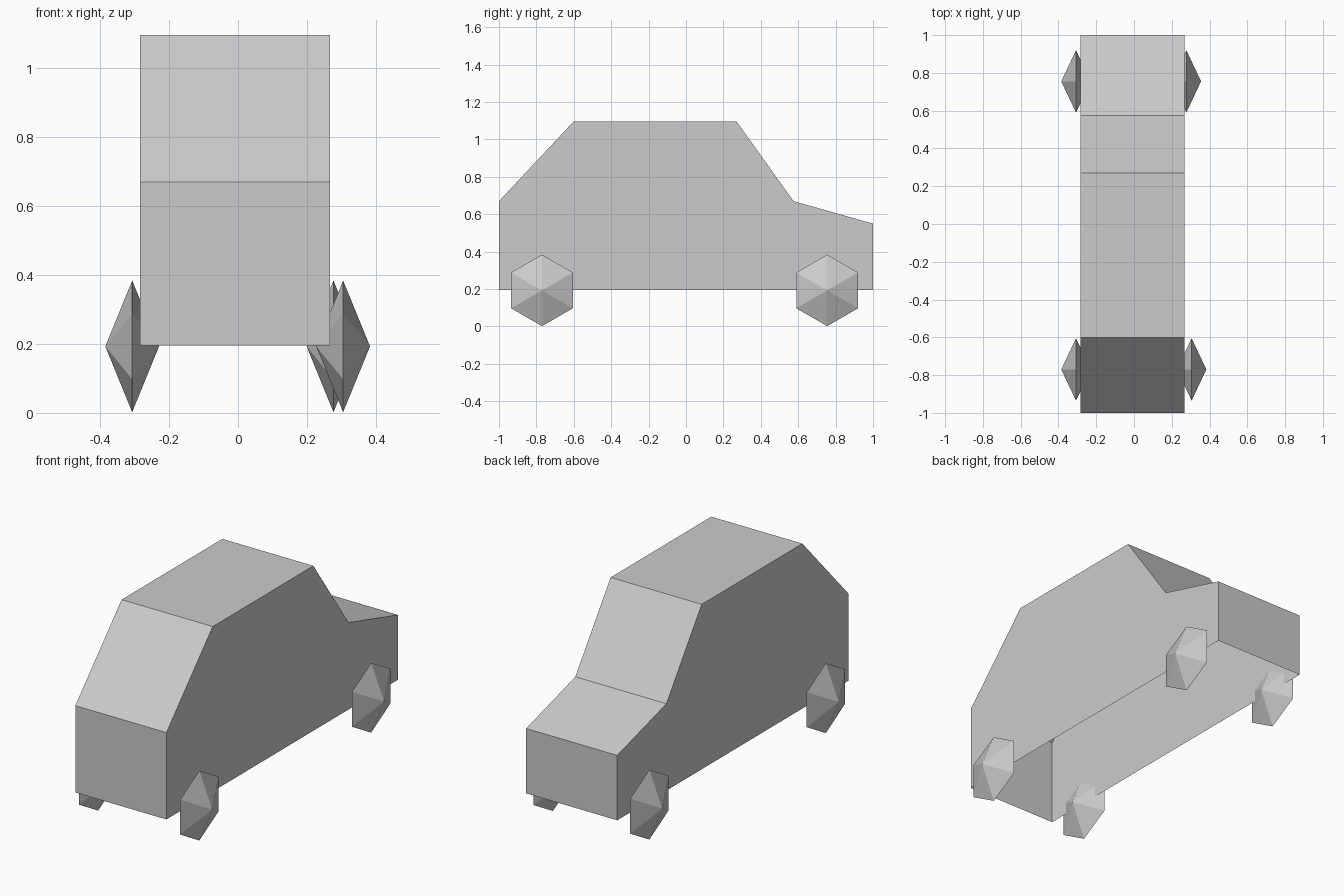
import bpy
import bmesh
from math import pi, sin, cos

cube = bpy.data.objects.get("Cube")
if cube:
    bpy.data.objects.remove(cube, do_unlink=True)

grey = bpy.data.materials.new("light grey")
grey.use_nodes = True
colour = (0.6, 0.6, 0.6, 1)
grey.diffuse_color = colour
grey.node_tree.nodes["Principled BSDF"].inputs["Base Color"].default_value = colour


def finish(name, bm):
    """Turn a bmesh into a flat-shaded grey object."""
    bmesh.ops.recalc_face_normals(bm, faces=bm.faces)
    mesh = bpy.data.meshes.new(name)
    bm.to_mesh(mesh)
    bm.free()
    mesh.materials.append(grey)
    obj = bpy.data.objects.new(name, mesh)
    bpy.context.collection.objects.link(obj)
    return obj


# Body shell: side profile (y, z) extruded across x, open underneath
profile = [(-1, 0.195), (-1, 0.67), (-0.6, 1.097), (0.27, 1.097),
           (0.575, 0.67), (1, 0.55), (1, 0.195)]
bm = bmesh.new()
right, left = ([bm.verts.new((x, y, z)) for y, z in profile] for x in (-0.284, 0.267))
bm.faces.new(right)
bm.faces.new(left)
for i in range(len(profile) - 1):
    bm.faces.new((right[i], right[i + 1], left[i + 1], left[i]))
finish("body_shell", bm)


# Wheels: six-sided double cones with their axles along x
def wheel(name, x, y, radius=0.191, half_width=0.078, sides=6):
    bm = bmesh.new()
    angles = [2 * pi * i / sides for i in range(sides)]
    rim = [bm.verts.new((0, radius * sin(a), radius * cos(a))) for a in angles]
    for tip_x in (-half_width, half_width):
        tip = bm.verts.new((tip_x, 0, 0))
        for i in range(sides):
            bm.faces.new((rim[i - 1], rim[i], tip))
    finish(name, bm).location = (x, y, radius + 0.002)


wheel("front_right_wheel", -0.307, -0.77)
wheel("front_left_wheel", 0.305, -0.77)
wheel("back_right_wheel", -0.307, 0.755)
wheel("back_left_wheel", 0.277, 0.755)
